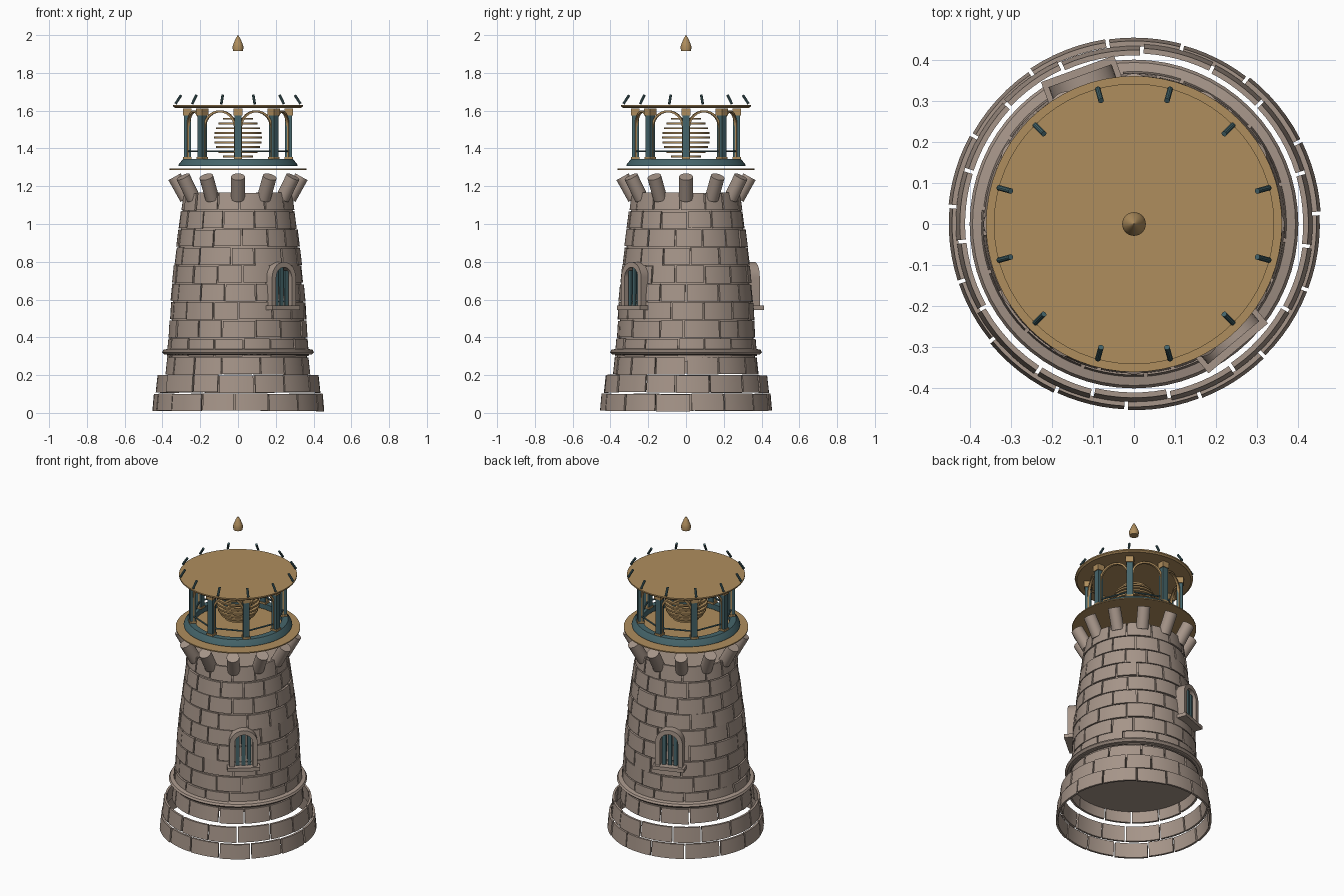
import bpy, bmesh, math, random
from mathutils import Matrix, Vector

random.seed(4)
cube = bpy.data.objects.get("Cube")
if cube:
    bpy.data.objects.remove(cube)
TAU = math.tau


def material(name, rgb):
    m = bpy.data.materials.new(name)
    m.use_nodes = True
    m.diffuse_color = (*rgb, 1)
    m.node_tree.nodes["Principled BSDF"].inputs["Base Color"].default_value = (*rgb, 1)
    return m


STONE = material("warm grey stone", (0.38, 0.30, 0.25))
BRASS = material("aged brass", (0.43, 0.27, 0.11))
TEAL = material("dark teal metal", (0.06, 0.13, 0.145))


def finish(name, bm, mat):
    bmesh.ops.recalc_face_normals(bm, faces=bm.faces)
    me = bpy.data.meshes.new(name)
    bm.to_mesh(me)
    bm.free()
    me.materials.append(mat)
    ob = bpy.data.objects.new(name, me)
    bpy.context.collection.objects.link(ob)
    return ob


def around(angle):
    # local x points outward, y along the wall, z up
    return Matrix.Rotation(angle, 4, "Z")


def add_box(bm, m, x, y, z):
    size = Matrix.Diagonal((x[1] - x[0], y[1] - y[0], z[1] - z[0], 1))
    mid = Matrix.Translation(((x[0] + x[1]) / 2, (y[0] + y[1]) / 2, (z[0] + z[1]) / 2))
    bmesh.ops.create_cube(bm, size=1, matrix=m @ mid @ size)


def add_rod(bm, a, b, radius, sides=16):
    a, b = Vector(a), Vector(b)
    turn = (b - a).to_track_quat("Z", "Y").to_matrix().to_4x4()
    bmesh.ops.create_cone(bm, cap_ends=True, segments=sides, radius1=radius, radius2=radius,
                          depth=(b - a).length, matrix=Matrix.Translation((a + b) / 2) @ turn)


def add_lathe(bm, profile, closed, sides=64):
    # closed profiles make rings, open ones get flat caps
    rings = [[bm.verts.new((r * math.cos(TAU * i / sides), r * math.sin(TAU * i / sides), z))
              for i in range(sides)] for r, z in profile]
    pairs = list(zip(rings, rings[1:]))
    if closed:
        pairs.append((rings[-1], rings[0]))
    else:
        bm.faces.new(rings[0])
        bm.faces.new(rings[-1])
    for p, q in pairs:
        for i in range(sides):
            j = (i + 1) % sides
            bm.faces.new((p[i], p[j], q[j], q[i]))


def lathe(name, profile, mat, closed=False, sides=64):
    bm = bmesh.new()
    add_lathe(bm, profile, closed, sides)
    return finish(name, bm, mat)


def add_arch(bm, m, x, outer, inner, foot, spring, steps=14):
    # round-headed frame standing on two legs
    def outline(h):
        arc = [(h * math.cos(math.pi * i / steps), spring + h * math.sin(math.pi * i / steps))
               for i in range(steps + 1)]
        return [(h, foot)] + arc + [(-h, foot)]
    sections = []
    for (oy, oz), (iy, iz) in zip(outline(outer), outline(inner)):
        corners = ((x[0], oy, oz), (x[1], oy, oz), (x[1], iy, iz), (x[0], iy, iz))
        sections.append([bm.verts.new(m @ Vector(c)) for c in corners])
    for s, t in zip(sections, sections[1:]):
        for k in range(4):
            bm.faces.new((s[k], s[(k + 1) % 4], t[(k + 1) % 4], t[k]))
    bm.faces.new(sections[0])
    bm.faces.new(sections[-1])


# tower wall: courses of thin curved bricks
WALL = [(0.2, 0.385), (0.34, 0.37), (0.6, 0.355), (0.8, 0.335), (1.0, 0.31), (1.17, 0.288)]


def wall_radius(z):
    for (z0, r0), (z1, r1) in zip(WALL, WALL[1:]):
        if z <= z1:
            return r0 + (r1 - r0) * (z - z0) / (z1 - z0)
    return WALL[-1][1]


def brick_course(name, z0, z1, r0, r1, count, shift, thick=0.013, cols=6):
    bm = bmesh.new()
    step = TAU / count
    joints = [(i + shift + random.uniform(-0.12, 0.12)) * step for i in range(count)]
    joints.append(joints[0] + TAU)
    for a0, a1 in zip(joints, joints[1:]):
        gap = 0.0045 / r0
        push = random.uniform(-0.003, 0.003)
        lift = random.uniform(-0.003, 0.003)
        sections = []
        for i in range(cols + 1):
            a = a0 + gap + (a1 - a0 - 2 * gap) * i / cols
            corners = ((r0, z0), (r1, z1), (r1 - thick, z1), (r0 - thick, z0))
            sections.append([bm.verts.new(((r + push) * math.cos(a), (r + push) * math.sin(a), z + lift))
                             for r, z in corners])
        for s, t in zip(sections, sections[1:]):
            for k in range(4):
                bm.faces.new((s[k], s[(k + 1) % 4], t[(k + 1) % 4], t[k]))
        bm.faces.new(sections[0])
        bm.faces.new(sections[-1])
    return finish(name, bm, STONE)


brick_course("base_course_lower", 0.01, 0.1, 0.455, 0.447, 15, 0.2)
brick_course("base_course_upper", 0.107, 0.2, 0.438, 0.428, 15, 0.75)
for row in range(10):
    low = 0.205 + row * 0.0965
    high = low + 0.09
    brick_course(f"wall_course_{row + 1}", low, high, wall_radius(low), wall_radius(high),
                 14, 0.5 * (row % 2) + random.uniform(0, 0.2))
lathe("wall_core", [(wall_radius(z) - 0.011, z) for z in (0.27, 0.45, 0.6, 0.8, 1.0, 1.155)], STONE)
lathe("stone_band", [(0.36, 0.305), (0.39, 0.31), (0.402, 0.322), (0.395, 0.334), (0.36, 0.342)],
      STONE, closed=True)

# two arched windows on opposite sides
for name, degrees, r in (("front", -50, 0.345), ("back", 110, 0.352)):
    m = around(math.radians(degrees))
    bm = bmesh.new()
    add_arch(bm, m, (r - 0.03, r + 0.034), 0.082, 0.054, 0.565, 0.717)
    finish(name + "_window_frame", bm, STONE)
    bm = bmesh.new()
    add_box(bm, m, (r - 0.03, r + 0.052), (-0.095, 0.095), (0.545, 0.568))
    finish(name + "_window_sill", bm, STONE)
    bm = bmesh.new()
    for y, top in ((-0.034, 0.755), (0, 0.77), (0.034, 0.755)):
        add_box(bm, m, (r - 0.02, r + 0.016), (y - 0.011, y + 0.011), (0.567, top))
    finish(name + "_window_bars", bm, TEAL)

# leaning round corbels under the gallery
bm = bmesh.new()
for i in range(12):
    m = around(TAU * i / 12)
    add_rod(bm, m @ Vector((0.272, 0, 1.135)), m @ Vector((0.336, 0, 1.25)), 0.037, 24)
finish("corbels", bm, STONE)

# gallery deck and lantern base
lathe("gallery_deck", [(0.362, 1.286), (0.362, 1.293)], BRASS)
lathe("lantern_base", [(0.316, 1.308), (0.312, 1.318), (0.292, 1.343), (0.255, 1.343), (0.255, 1.308)],
      TEAL, closed=True)

# lantern posts with brass feet and capitals, arches and rails
posts, trim, arches, rails = (bmesh.new() for _ in range(4))
for i in range(8):
    m = around(TAU * i / 8)
    add_box(posts, m, (0.25, 0.286), (-0.018, 0.018), (1.34, 1.6))
    add_box(trim, m, (0.245, 0.291), (-0.023, 0.023), (1.575, 1.612))
    add_box(trim, m, (0.246, 0.29), (-0.022, 0.022), (1.342, 1.355))
    between = around(TAU * (i + 0.5) / 8)
    add_arch(arches, between, (0.242, 0.256), 0.094, 0.083, 1.342, 1.508)
    add_rod(rails, between @ Vector((0.249, -0.1, 1.385)), between @ Vector((0.249, 0.1, 1.385)), 0.005, 8)
finish("lantern_posts", posts, TEAL)
finish("post_capitals", trim, BRASS)
finish("lantern_arches", arches, BRASS)
finish("lantern_rails", rails, TEAL)

# lens made of stacked rings
bm = bmesh.new()
for i in range(9):
    dz = (i - 4) * 0.025
    r = math.sqrt(0.127 ** 2 - dz ** 2)
    z = 1.457 + dz
    add_lathe(bm, [(r, z - 0.005), (r, z + 0.005), (r - 0.018, z + 0.005), (r - 0.018, z - 0.005)], True, 40)
finish("lens_rings", bm, BRASS)

# roof plate, roof clips and finial
lathe("roof_plate", [(0.332, 1.614), (0.343, 1.622), (0.343, 1.63)], BRASS)
bm = bmesh.new()
for i in range(12):
    m = around(TAU * (i + 0.5) / 12)
    add_rod(bm, m @ Vector((0.342, 0, 1.637)), m @ Vector((0.312, 0, 1.682)), 0.007, 10)
finish("roof_clips", bm, TEAL)
lathe("finial", [(0.027, 1.916), (0.029, 1.94), (0.024, 1.955), (0.012, 1.983), (0.001, 2.0)],
      BRASS, sides=24)

# smooth curved surfaces, keep hard edges
bpy.ops.object.select_all(action="DESELECT")
for ob in bpy.context.collection.objects:
    if ob.type == "MESH":
        ob.select_set(True)
        bpy.context.view_layer.objects.active = ob
bpy.ops.object.shade_smooth_by_angle(angle=math.radians(30))
